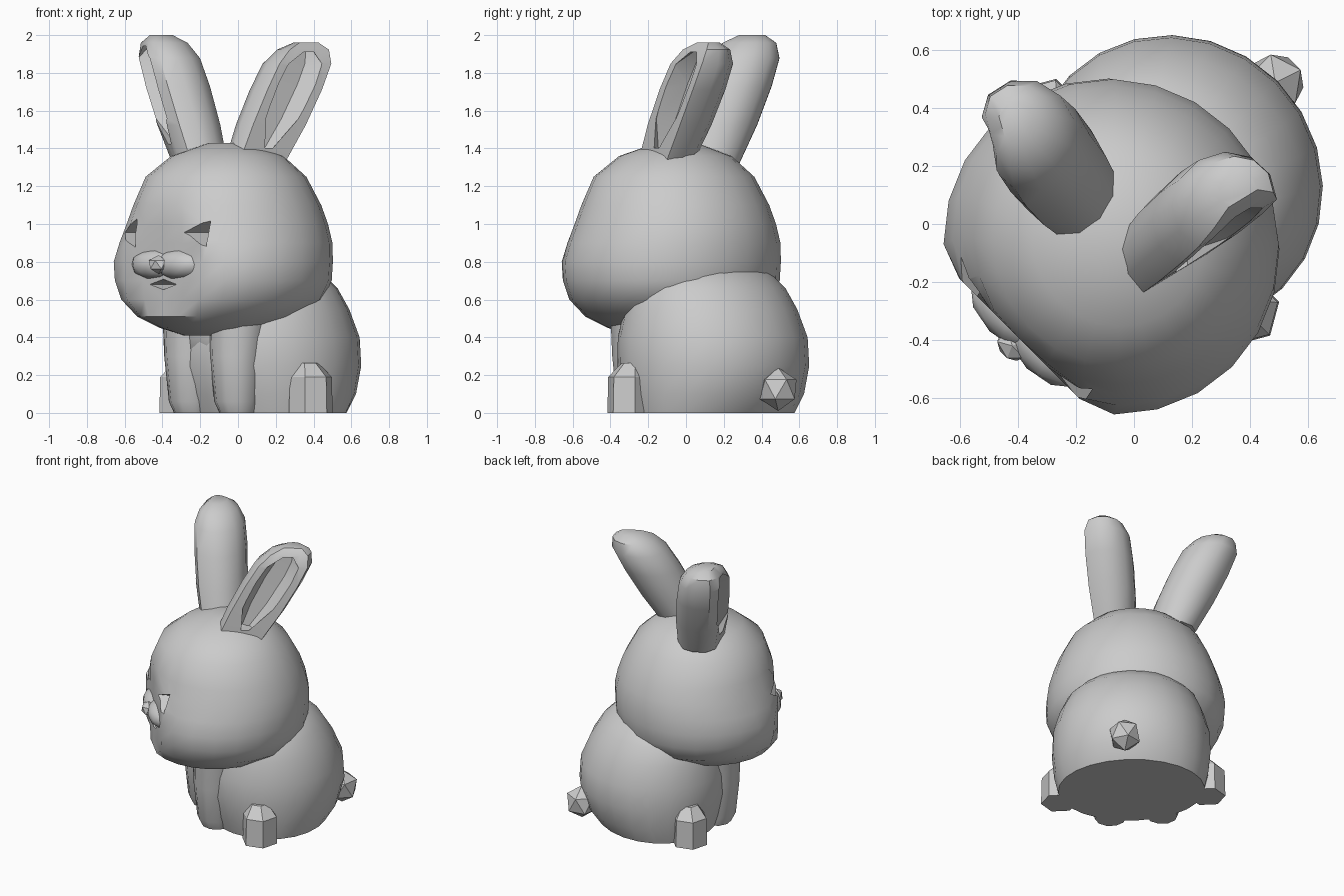
import bpy, bmesh
from math import cos, sin, pi, radians
from mathutils import Vector, Matrix

cube = bpy.data.objects.get("Cube")
if cube:
    bpy.data.objects.remove(cube, do_unlink=True)

grey = bpy.data.materials.new("plain_grey")
grey.use_nodes = True
grey.diffuse_color = (0.6, 0.6, 0.6, 1)
grey.node_tree.nodes["Principled BSDF"].inputs["Base Color"].default_value = (0.6, 0.6, 0.6, 1)

# The animal is built facing -y, then turned to its diagonal pose
TURN = Matrix.Rotation(radians(-45), 4, 'Z')


def finish(name, bm, turn=True):
    if turn:
        bmesh.ops.transform(bm, matrix=TURN, verts=bm.verts)
    bmesh.ops.recalc_face_normals(bm, faces=bm.faces)
    mesh = bpy.data.meshes.new(name)
    bm.to_mesh(mesh)
    bm.free()
    mesh.materials.append(grey)
    obj = bpy.data.objects.new(name, mesh)
    bpy.context.collection.objects.link(obj)
    return obj


def smooth(obj, angle=38):
    bpy.ops.object.select_all(action='DESELECT')
    obj.select_set(True)
    bpy.context.view_layer.objects.active = obj
    bpy.ops.object.shade_smooth_by_angle(angle=radians(angle))


def cut(obj, cutter):
    mod = obj.modifiers.new("cut", 'BOOLEAN')
    mod.operation = 'DIFFERENCE'
    mod.solver = 'EXACT'
    mod.object = cutter
    bpy.context.view_layer.objects.active = obj
    bpy.ops.object.modifier_apply(modifier=mod.name)
    bpy.data.objects.remove(cutter, do_unlink=True)


def loft(name, rings, turn=True):
    bm = bmesh.new()
    loops = [[bm.verts.new(p) for p in ring] for ring in rings]
    n = len(loops[0])
    for a, b in zip(loops, loops[1:]):
        for i in range(n):
            j = (i + 1) % n
            bm.faces.new((a[i], a[j], b[j], b[i]))
    bm.faces.new(loops[0][::-1])
    bm.faces.new(loops[-1])
    return finish(name, bm, turn)


def ring(center, u, v, n, flat=1.0):
    c, u, v = Vector(center), Vector(u), Vector(v)
    return [c + u * cos(2 * pi * i / n) + v * min(sin(2 * pi * i / n), flat) for i in range(n)]


def blob(name, center, size, detail=2):
    bm = bmesh.new()
    bmesh.ops.create_icosphere(bm, subdivisions=detail, radius=1)
    bmesh.ops.transform(bm, verts=bm.verts,
                        matrix=Matrix.Translation(center) @ Matrix.Diagonal((*size, 1)))
    return finish(name, bm)


def spike(name, center, size, sides, spin):
    """Pyramid cutter whose apex points into the face."""
    bm = bmesh.new()
    bmesh.ops.create_cone(bm, cap_ends=True, segments=sides, radius1=1, radius2=0.02, depth=2)
    m = (Matrix.Translation(center) @ Matrix.Diagonal((*size, 1))
         @ Matrix.Rotation(radians(-90), 4, 'X') @ Matrix.Rotation(radians(spin), 4, 'Z'))
    bmesh.ops.transform(bm, matrix=m, verts=bm.verts)
    return finish(name, bm)


# Head: (height, centre y, radius), flattened at the face
head_levels = [(0.41, -0.20, 0.14), (0.45, -0.18, 0.28), (0.51, -0.16, 0.41), (0.6, -0.12, 0.52),
               (0.7, -0.11, 0.56), (0.8, -0.11, 0.566), (0.9, -0.09, 0.55), (1.0, -0.08, 0.52),
               (1.1, -0.08, 0.485), (1.25, -0.09, 0.415), (1.36, -0.08, 0.29), (1.43, -0.07, 0.1)]
head_rings = []
for z, y, r in head_levels:
    pts = ring((0, y, z), (r * 1.04, 0, 0), (0, r * 1.01, 0), 24)
    for p in pts:
        p.y = max(p.y, -0.56)
    head_rings.append(pts)
head = loft("head", head_rings)
for s in (-1, 1):
    cut(head, spike("eye_cutter", (0.26 * s, -0.48, 0.955), (0.14, 0.16, 0.12), 3, 90))
cut(head, spike("mouth_cutter", (0, -0.59, 0.68), (0.25, 0.13, 0.07), 4, 0))
smooth(head)

# Muzzle and nose
for side, s in (("left", 1), ("right", -1)):
    smooth(blob(side + "_muzzle", (0.09 * s, -0.515, 0.785), (0.17, 0.1, 0.085)))
blob("nose", (0, -0.595, 0.785), (0.065, 0.05, 0.05), 1)

# Body, flat underneath, as (height, centre y, half width, half length)
body_levels = [(0, 0.19, 0.48, 0.4), (0.1, 0.205, 0.505, 0.455), (0.25, 0.205, 0.52, 0.495),
               (0.4, 0.2, 0.515, 0.49), (0.55, 0.185, 0.475, 0.44), (0.66, 0.165, 0.43, 0.39),
               (0.74, 0.15, 0.36, 0.32), (0.79, 0.14, 0.24, 0.21)]
smooth(loft("body", [ring((0, y, z), (w, 0, 0), (0, d, 0), 24) for z, y, w, d in body_levels]))
smooth(blob("chest", (0, -0.11, 0.45), (0.27, 0.2, 0.26)))

# Front legs, widening up to the shoulder, and hind feet: (height, radius, y)
leg_levels = [(0, 0.1, -0.17), (0.06, 0.12, -0.18), (0.3, 0.145, -0.18), (0.55, 0.17, -0.16)]
for side, s in (("left", 1), ("right", -1)):
    smooth(loft(side + "_front_leg",
                [ring((0.17 * s, y, z), (r, 0, 0), (0, r, 0), 10) for z, r, y in leg_levels]))
    foot = loft(side + "_hind_foot",
                [ring((x * s, 0.06, z), (r * s, 0, 0), (0, r, 0), 6)
                 for z, r, x in ((0, 0.12, 0.485), (0.19, 0.115, 0.485), (0.265, 0.06, 0.46))])
    smooth(foot, 25)

# Tail
blob("tail", (0, 0.69, 0.125), (0.11, 0.11, 0.115), 1)


# Ears: lofted along a leaning axis, with a hollow scooped from the inner side
def ear(name, base, tip, normal, half_width, half_depth, flat):
    base, tip = Vector(base), Vector(tip)
    n = Vector(normal).normalized()
    w = Vector((n.y, -n.x, 0))

    def rings(steps, shift, width, depth, cap, sides):
        return [ring(base.lerp(tip, t) + n * shift * k, w * width * k, n * depth * k, sides, cap)
                for t, k in steps]

    shell = loft(name, rings([(0, 0.85), (0.3, 0.97), (0.6, 1), (0.82, 0.95), (0.94, 0.72), (1, 0.35)],
                             0, half_width, half_depth, flat, 12), False)
    scoop = loft(name + "_cutter", rings([(0.1, 0.4), (0.35, 0.85), (0.65, 1), (0.82, 0.85), (0.92, 0.4)],
                                         half_depth * flat * 1.1, half_width * 0.62, 0.12, 1, 6), False)
    cut(shell, scoop)
    smooth(shell)


ear("left_ear", (0.095, -0.11, 1.34), (0.36, 0.115, 1.96), (0.52, -0.85, 0), 0.195, 0.18, 0.5)
ear("right_ear", (-0.21, 0.115, 1.32), (-0.41, 0.35, 2.0), (-0.96, -0.27, 0), 0.205, 0.185, 0.75)
